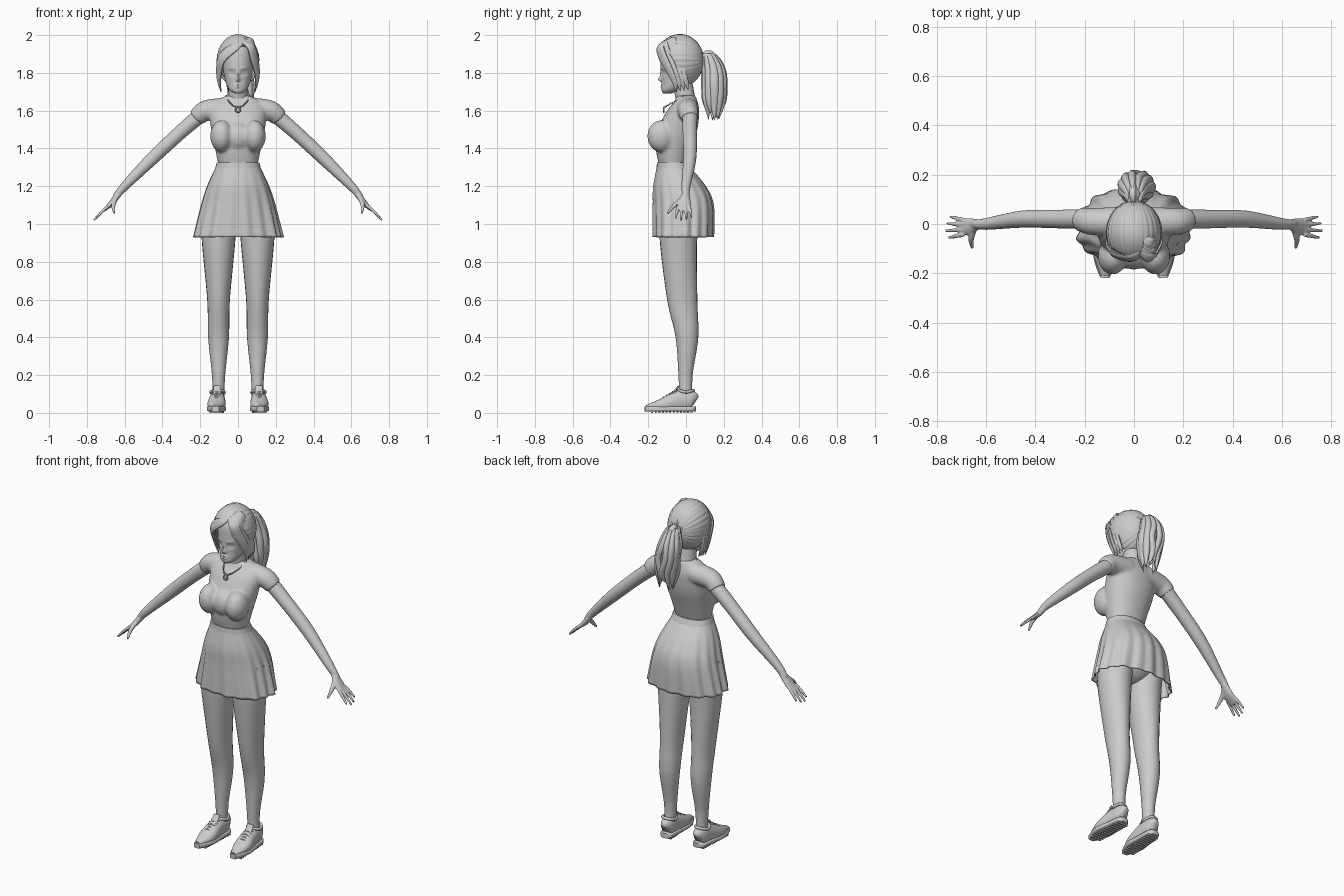
import bpy, bmesh, math, random
from mathutils import Vector, Matrix

random.seed(4)
if "Cube" in bpy.data.objects:
    bpy.data.objects.remove(bpy.data.objects["Cube"])

X, Y, Z = Vector((1, 0, 0)), Vector((0, 1, 0)), Vector((0, 0, 1))
TURN = 2 * math.pi
grey = bpy.data.materials.new("plain_grey")
grey.use_nodes = True
grey.diffuse_color = (0.6, 0.6, 0.6, 1)
grey.node_tree.nodes["Principled BSDF"].inputs["Base Color"].default_value = grey.diffuse_color


def finish(bm, name, mirror=False, voxel=None, thickness=None):
    bmesh.ops.recalc_face_normals(bm, faces=bm.faces)
    mesh = bpy.data.meshes.new(name)
    bm.to_mesh(mesh)
    bm.free()
    mesh.materials.append(grey)
    ob = bpy.data.objects.new(name, mesh)
    bpy.context.collection.objects.link(ob)
    bpy.ops.object.select_all(action='DESELECT')
    ob.select_set(True)
    bpy.context.view_layer.objects.active = ob
    bpy.ops.object.shade_smooth_by_angle(angle=math.radians(50))
    if mirror:
        ob.modifiers.new("mirror", 'MIRROR').use_mirror_merge = False
    if voxel:
        blend = ob.modifiers.new("blend", 'REMESH')
        blend.mode, blend.voxel_size, blend.use_smooth_shade = 'VOXEL', voxel, True
        ob.modifiers.new("soften", 'SMOOTH').iterations = 6
    if thickness:
        shell = ob.modifiers.new("shell", 'SOLIDIFY')
        shell.thickness, shell.offset = thickness, 0


def catmull_rom(a, b, c, d, t):
    return b + t / 2 * (c - a + t * (2 * a - 5 * b + 4 * c - d + t * (3 * (b - c) + d - a)))


def spline(rows, steps):
    padded = [rows[0], *rows, rows[-1]]
    out = []
    for group in zip(padded, padded[1:], padded[2:], padded[3:]):
        for k in range(steps):
            out.append([catmull_rom(*column, k / steps) for column in zip(*group)])
    return out + [rows[-1]]


def sweep(bm, rows, ref=Y, level=False, center=None, sides=24, steps=5, power=2, wave=None, caps=True):
    """Rows are x, y, z, width radius and optional depth radius, depth following ref."""
    rows = spline(rows, steps)
    points = [Vector(row[:3]) for row in rows]
    last = len(points) - 1
    rings = []
    for i, (point, row) in enumerate(zip(points, rows)):
        along = Z if level else (points[min(i + 1, last)] - points[max(i - 1, 0)]).normalized()
        depth = point - center if center else ref
        depth = (depth - along * depth.dot(along)).normalized()
        width = depth.cross(along)
        ring = []
        for k in range(sides):
            angle = TURN * k / sides
            c, s = math.cos(angle), math.sin(angle)
            size = (abs(c) ** power + abs(s) ** power) ** (-1 / power)
            if wave:
                size *= wave(angle, i / last)
            ring.append(bm.verts.new(point + size * (width * c * row[3] + depth * s * row[-1])))
        rings.append(ring)
    for lower, upper in zip(rings, rings[1:]):
        for k in range(sides):
            j = (k + 1) % sides
            bm.faces.new((lower[k], lower[j], upper[j], upper[k]))
    if caps:
        bm.faces.new(rings[0])
        bm.faces.new(rings[-1])
    return [vert for ring in rings for vert in ring]


def loft(bm, rows, x=0, **options):
    """Level sections given as height, half width, front y and back y."""
    rows = [(x, (front + back) / 2, z, half, (back - front) / 2) for z, half, front, back in rows]
    return sweep(bm, rows, level=True, **options)


def ball(bm, place, size, segments=24):
    bmesh.ops.create_uvsphere(bm, u_segments=segments, v_segments=segments // 2, radius=1,
                              matrix=Matrix.Translation(place) @ Matrix.Diagonal((*size, 1)))


# Shirt: torso, bust and sleeves blended together
bm = bmesh.new()
loft(bm, [(1.3, .1, -.14, 0), (1.4, .122, -.16, .03), (1.5, .142, -.15, .06), (1.6, .15, -.1, .07),
          (1.65, .12, -.06, .06), (1.68, .06, -.05, .05)], sides=40, power=2.2)
ball(bm, (0, -.115, 1.46), (.08, .07, .08))
for side in (-1, 1):
    ball(bm, (side * .087, -.13, 1.465), (.06, .075, .085))
    sweep(bm, [(side * .06, .01, 1.61, .06), (side * .17, .01, 1.6, .055), (side * .22, .02, 1.56, .047)])
finish(bm, "shirt", voxel=.008)

# Skirt with soft pleats that deepen towards the hem
bm = bmesh.new()
loft(bm, [(1.31, .11, -.15, .01), (1.2, .16, -.17, .1), (1.1, .19, -.17, .14), (.93, .23, -.17, .14)],
     sides=170, steps=8, power=2.2, caps=False,
     wave=lambda angle, drop: 1 + drop * (.03 * math.sin(17 * angle) + .02 * math.sin(9 * angle + 1)))
finish(bm, "skirt", thickness=.006)
bm = bmesh.new()
loft(bm, [(1.28, .125, -.157, .035), (1.325, .113, -.154, .015)], sides=48, power=2.2)
finish(bm, "waistband")

# Legs and hips
bm = bmesh.new()
loft(bm, [(1.1, .09, -.13, .09), (.93, .09, -.14, .06), (.6, .06, -.1, .06), (.4, .055, -.055, .065),
          (.2, .035, -.04, .035), (.06, .03, -.035, .035)], x=.103, steps=8)
finish(bm, "legs", mirror=True)
bm = bmesh.new()
ball(bm, (0, -.02, 1.1), (.16, .12, .16))
finish(bm, "hips")

# Arms with palms, fingers and thumbs
bm = bmesh.new()
sweep(bm, [(.17, .02, 1.6, .042), (.3, .02, 1.49, .038), (.45, .02, 1.35, .035), (.6, 0, 1.2, .024),
           (.65, 0, 1.14, .017)])
sweep(bm, [(.63, 0, 1.16, .016, .02), (.67, -.01, 1.11, .015, .035), (.71, -.01, 1.07, .006, .032)])
for finger, reach in enumerate((.9, 1.05, 1, .8)):
    knuckle = Vector((.69, .02 * finger - .043, 1.095))
    bend = Vector((.035, .005 * finger - .007, -.035)) * reach
    tip = knuckle + bend * 2 - Z * .003
    sweep(bm, [(*knuckle, .009), (*knuckle + bend, .0085), (*tip, .006)], sides=12)
sweep(bm, [(.645, -.01, 1.14, .013), (.66, -.06, 1.1, .012), (.655, -.1, 1.055, .006)], ref=X, sides=12)
finish(bm, "arms", mirror=True, voxel=.0045)

# Neck
bm = bmesh.new()
loft(bm, [(1.6, .07, -.06, .06), (1.66, .053, -.055, .05), (1.77, .05, -.08, .03)])
finish(bm, "neck")

# Head: lofted skull with nose, lips, brows and eyes pushed out of the front
bm = bmesh.new()
skull = loft(bm, [(1.69, .015, -.12, -.08), (1.71, .045, -.13, -.03), (1.76, .068, -.127, .04),
                  (1.85, .08, -.134, .07), (1.93, .07, -.12, .06), (1.97, .02, -.05, 0)],
             sides=96, steps=14, power=2.1)
nose, bridge = (0, 1.765, .01, .011, .02), (0, 1.79, .007, .02, .009)
upper_lip, lower_lip = (0, 1.737, .02, .005, .006), (0, 1.725, .016, .005, .006)
socket, eye, brow = (.033, 1.8, .016, .012, -.012), (.033, 1.8, .011, .006, .007), (.035, 1.825, .02, .006, .004)
for vert in skull:
    if vert.co.y < -.06:
        for x, z, spread, rise, push in (nose, bridge, upper_lip, lower_lip, socket, eye, brow):
            dx, dz = (abs(vert.co.x) - x) / spread, (vert.co.z - z) / rise
            vert.co.y -= push * math.exp(-dx * dx - dz * dz)
finish(bm, "head")

# Hair cap: strands combed back to the tie
bm = bmesh.new()
crown = Vector((0, -.033, 1.865))
around, down = 144, 20
columns = []
for i in range(around):
    phi = TURN * i / around
    up = math.sin(phi)
    hairline = math.radians(105 + (38 if up > 0 else 28) * up)
    column = []
    for j in range(down + 1):
        theta = max(.05, hairline * j / down)
        ridge = .014 * abs(math.sin(12 * phi + theta / 2)) + .008 * math.sin(31 * phi) - .01
        ring = math.sin(theta)
        offset = Vector((.107 * ring * math.cos(phi), .122 * math.cos(theta), .134 * ring * up))
        column.append(bm.verts.new(crown + offset * (1 + ridge * ring)))
    columns.append(column)
for left, right in zip(columns, columns[1:] + columns[:1]):
    for j in range(down):
        bm.faces.new((left[j], right[j], right[j + 1], left[j + 1]))
bm.faces.new([column[0] for column in columns])
finish(bm, "hair_cap", thickness=.012)


def strands(angle, along):
    return 1 + .09 * math.sin(7 * angle)


# Fringe swept from the parting, with loose locks in front of the ears
bm = bmesh.new()
for side in (-1, 1):
    for k in range(4):
        back, lift = k * .02, k * .012
        sweep(bm, [(.025, back - .115, 1.965 + lift / 2, .012, .006),
                   (.025 + side * .042, back - .136, 1.937 + lift, .026, .01),
                   (side * .083, back - .12, 1.88 + lift, .028, .011),
                   (side * .1, back - .085, 1.81, .022, .009),
                   (side * .1, back - .06, 1.75, .014, .007),
                   (side * .09, back - .05, 1.7 + lift / 3, .002, .002)],
              center=crown, sides=20, wave=strands)
finish(bm, "fringe")

# Ponytail: core plus wavy pointed locks around it, gathered by a tie
bm = bmesh.new()
core = [(0, .08, 1.87, .018), (0, .12, 1.89, .034), (0, .145, 1.82, .055), (.01, .15, 1.74, .06),
        (.02, .15, 1.65, .055), (.02, .15, 1.56, .045)]
sweep(bm, [(x, y, z, r * .9, r * .7) for x, y, z, r in core[:-1]], ref=X, sides=32, wave=strands)
locks = 11
for k in range(locks):
    angle = TURN * k / locks
    sway, trim = random.uniform(-.01, .01), random.uniform(-.02, .05)
    lock = []
    for i, (x, y, z, r) in enumerate(core):
        wiggle = sway * (-1) ** i * (i > 2)
        lock.append((x + r * .9 * math.cos(angle) + wiggle, y + r * .75 * math.sin(angle), z, r * .42, r * .32))
    x, y, z, *thick = lock[-1]
    lock[-1] = (x, y, z + trim, .001, .001)
    sweep(bm, lock, ref=X, sides=14, wave=strands)
finish(bm, "ponytail")
bm = bmesh.new()
sweep(bm, [(0, .078, 1.865, .028), (0, .09, 1.87, .033), (0, .1, 1.875, .028)], ref=Z)
finish(bm, "hair_tie")

# Necklace of beads with a ring pendant
bm = bmesh.new()
beads = 32
for i in range(beads + 1):
    angle = math.pi * i / beads
    sag = math.sin(angle) ** 1.4
    ball(bm, (.062 * math.cos(angle), -.01 - .1 * sag, 1.68 - .06 * sag), [.0042] * 3, segments=12)
pendant = [(.013 * math.cos(TURN * i / 12), -.117, 1.605 + .013 * math.sin(TURN * i / 12), .004) for i in range(13)]
sweep(bm, pendant, ref=Y, sides=8)
finish(bm, "necklace")

# Shoes: upper, then a sole with tread bars following the same outline
heel_to_toe = [(.05, .06, .014, .025), (.03, .068, .034, .05), (-.04, .064, .041, .055),
               (-.13, .042, .047, .033), (-.21, .032, .016, .01)]


def shoe_x(y):
    return .108 - y * .05


bm = bmesh.new()
sweep(bm, [(shoe_x(y), y, z, half, tall) for y, z, half, tall in heel_to_toe], ref=Z, power=2.3)
finish(bm, "shoe_uppers", mirror=True)
bm = bmesh.new()
sweep(bm, [(shoe_x(y), y * 1.04, .021, half + .003, .014) for y, z, half, tall in heel_to_toe], ref=Z, power=5)
for i in range(12):
    y = .03 - i * .019
    bmesh.ops.create_cube(bm, size=1, matrix=Matrix.Translation((shoe_x(y), y, .006))
                          @ Matrix.Diagonal((.066, .01, .012, 1)))
finish(bm, "shoe_soles", mirror=True)

# Shoe collar, tongue and laces
bm = bmesh.new()
collar = []
for i in range(17):
    c, s = math.cos(TURN * i / 16), math.sin(TURN * i / 16)
    collar.append((shoe_x(0) + .036 * c, .04 * s, .108 + .012 * abs(s), .008))
sweep(bm, collar, ref=Z, sides=10)
sweep(bm, [(shoe_x(y), y, z, .02, .005) for y, z in ((-.09, .098), (-.06, .116), (-.04, .142))], ref=Z)
for i in range(5):
    y, z = -.055 - i * .016, .122 - i * .0095
    sweep(bm, [(shoe_x(y) + s * .025, y, z - .01 * abs(s), .004) for s in (-1, 0, 1)], ref=Z, sides=8)
finish(bm, "shoe_collars_and_laces", mirror=True)
